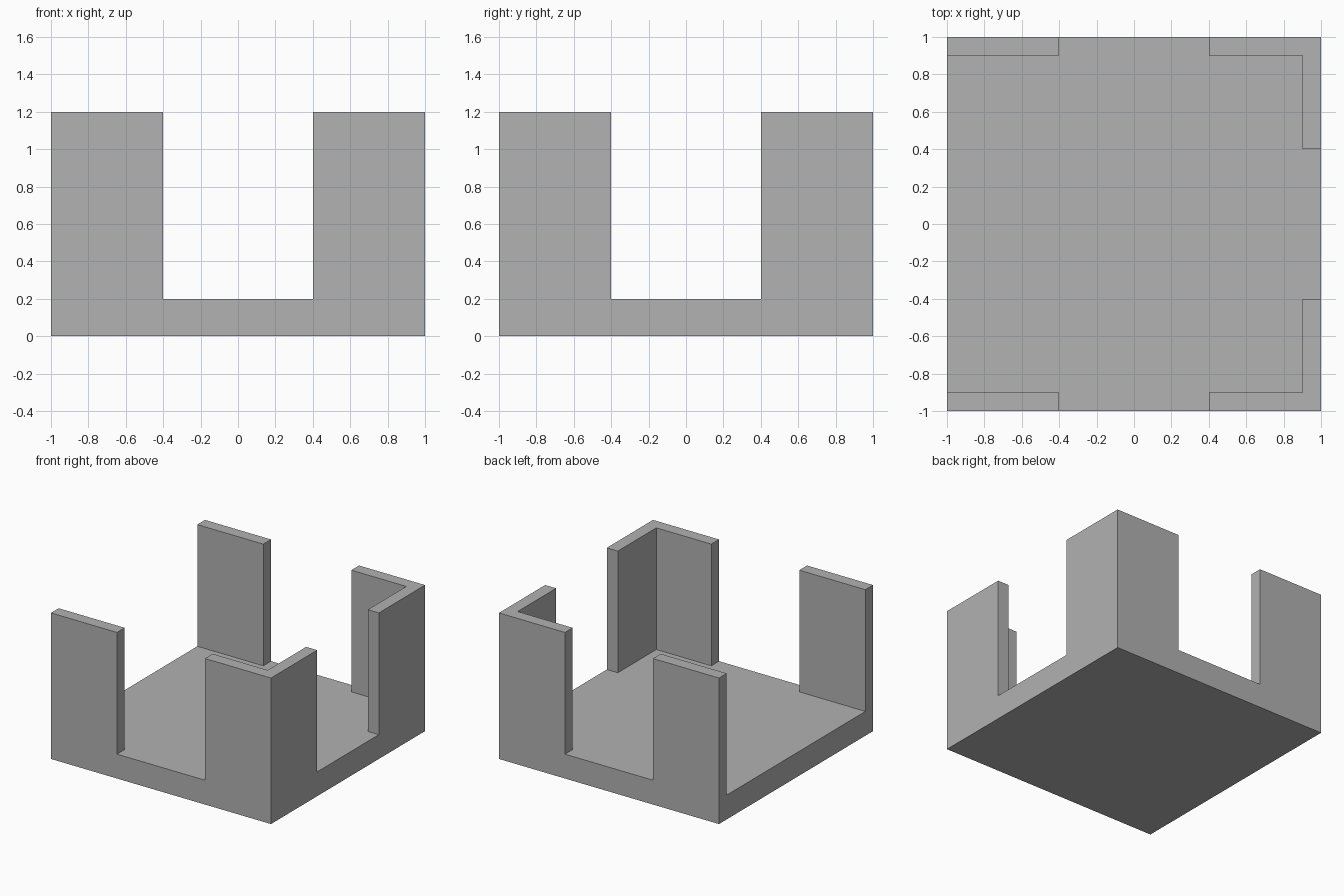
import bpy

# Remove the default cube
old = bpy.data.objects.get("Cube")
if old:
    bpy.data.objects.remove(old, do_unlink=True)

# Single grey material
grey = bpy.data.materials.new("plain_grey")
grey.use_nodes = True
colour = (0.445, 0.445, 0.445, 1)
grey.diffuse_color = colour
grey.node_tree.nodes["Principled BSDF"].inputs["Base Color"].default_value = colour


def box(name, low, high):
    """Axis-aligned box between two corners."""
    bpy.ops.mesh.primitive_cube_add(size=1)
    ob = bpy.context.object
    ob.name = ob.data.name = name
    for v in ob.data.vertices:
        v.co = [h if c > 0 else l for c, l, h in zip(v.co, low, high)]
    ob.data.materials.append(grey)
    return ob


floor, top, wall, gap, over = 0.2, 1.2, 0.1, 0.4, 1.3

# Solid block that becomes the floor and the corner walls
tray = box("tray_with_corner_walls", (-1, -1, 0), (1, 1, top))

# Hollow interior open on the -x side, then doorways through front, back and +x side
cutters = [
    box("interior_cutter", (-over, wall - 1, floor), (1 - wall, 1 - wall, over)),
    box("front_back_gap_cutter", (-gap, -over, floor), (gap, over, over)),
    box("side_gap_cutter", (0, -gap, floor), (over, gap, over)),
]
bpy.context.view_layer.objects.active = tray
for cutter in cutters:
    cutter.hide_render = True
    mod = tray.modifiers.new(cutter.name, "BOOLEAN")
    mod.operation = "DIFFERENCE"
    mod.solver = "EXACT"
    mod.object = cutter
    bpy.ops.object.modifier_apply(modifier=mod.name)
    bpy.data.objects.remove(cutter, do_unlink=True)
